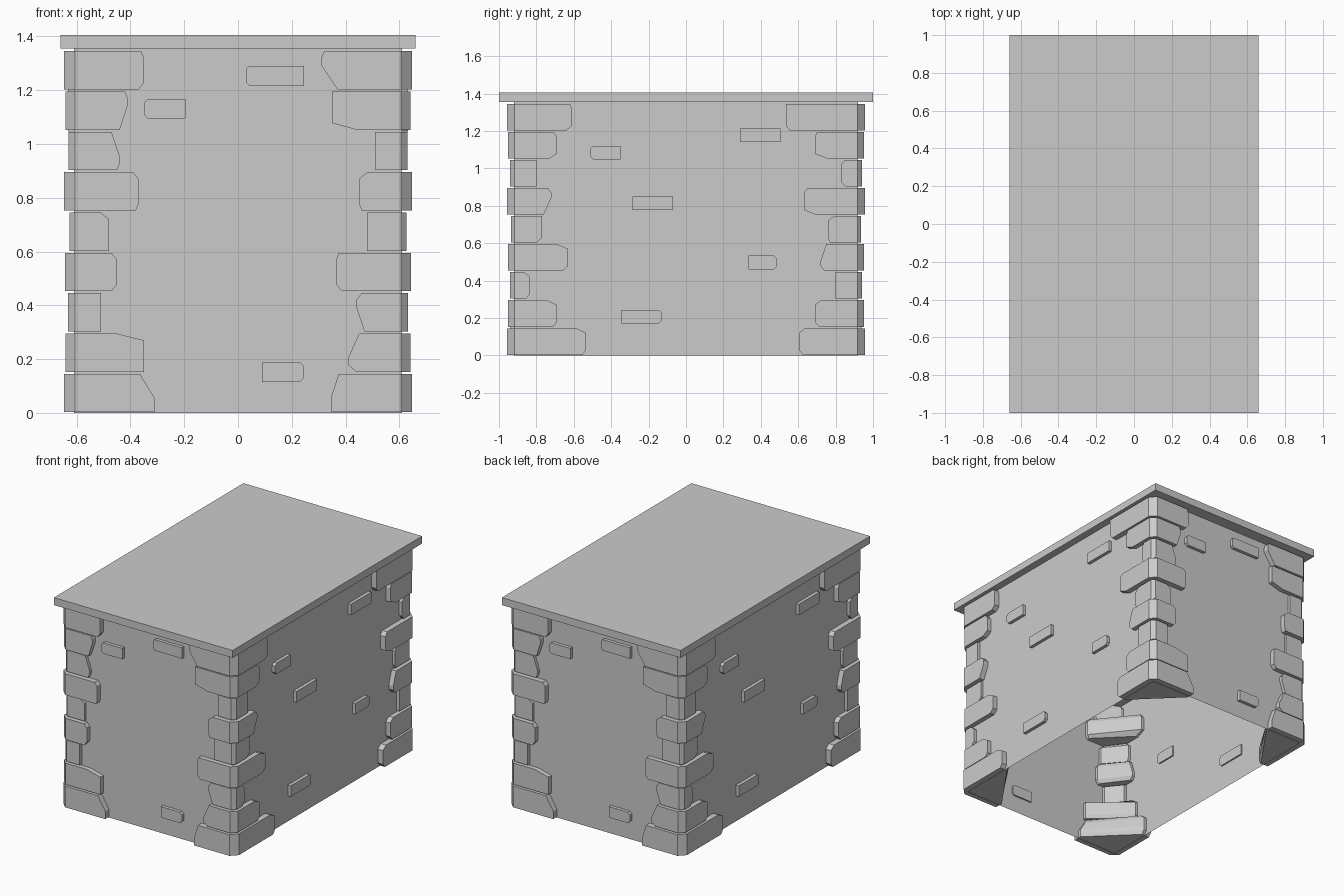
import bpy, bmesh
from math import pi

if "Cube" in bpy.data.objects:
    bpy.data.objects.remove(bpy.data.objects["Cube"])

WX, WY, H = 0.61, 0.92, 1.36      # wall half sizes and height


def finish(name, bm, twin=True):
    """Make an object; twin adds the copy turned half round the centre."""
    bmesh.ops.recalc_face_normals(bm, faces=bm.faces)
    me = bpy.data.meshes.new(name)
    bm.to_mesh(me)
    bm.free()
    ob = bpy.data.objects.new(name, me)
    bpy.context.collection.objects.link(ob)
    if twin:
        other = bpy.data.objects.new(name + "_opposite", me)
        other.rotation_euler.z = pi
        bpy.context.collection.objects.link(other)
    return ob


def loft(bm, rings):
    """Join rings of points into a closed solid."""
    rows = [[bm.verts.new(p) for p in r] for r in rings]
    n = len(rows[0])
    for lo, hi in zip(rows, rows[1:]):
        for i in range(n):
            j = (i + 1) % n
            bm.faces.new((lo[i], lo[j], hi[j], hi[i]))
    bm.faces.new(rows[0][::-1])
    bm.faces.new(rows[-1])


def box(bm, x, y, z0, z1):
    loft(bm, [[(-x, -y, z), (x, -y, z), (x, y, z), (-x, y, z)] for z in (z0, z1)])


# walls: a shell open at the bottom
bm = bmesh.new()
box(bm, WX, WY, 0, H)
bm.faces.ensure_lookup_table()
bmesh.ops.delete(bm, geom=[f for f in bm.faces
                           if all(v.co.z < 0.01 for v in f.verts)], context='FACES_ONLY')
finish("walls", bm, False)

# roof slab
bm = bmesh.new()
box(bm, 0.66, 1.0, 1.355, 1.405)
finish("roof_slab", bm, False)

# corner stones, bottom to top: arm end, cut at bottom, cut at top
# (a positive cut is shallow, a negative one is steep)
LEFT_FRONT = [(.31, 0, -.055), (.35, 0, .1), (.51, 0, 0), (.45, .02, .02), (.48, 0, .03),
              (.37, .01, .02), (.44, .01, -.03), (.41, -.03, .01), (.35, .02, .01)]
LEFT_SIDE = [(.605, .02, .03), (.69, .02, .03), (.80, 0, 0), (.72, .02, -.03), (.76, .01, .03),
             (.63, .06, .02), (.83, .02, .02), (.69, .06, .01), (.535, .02, 0)]
RIGHT_FRONT = [(.345, 0, -.03), (.41, .03, -.04), (.44, -.03, .02), (.365, .02, .01), (.48, 0, 0),
               (.45, .01, .03), (.51, 0, 0), (.35, .09, 0), (.31, -.06, .01)]
RIGHT_SIDE = [(.535, .02, .05), (.69, .02, .05), (.835, .02, .03), (.63, .03, .06), (.77, .03, 0),
              (.72, -.04, .02), (.80, 0, 0), (.69, .04, .02), (.61, .03, .01)]
OUT = [.038, .032, .022, .033, .016, .037, .02, .032, .037]   # how far each row stands out
SH = 0.142                                                    # stone height


def arm_end(arm, t):
    end, cb, ct = arm
    hb, ht = (.09 if c < 0 else .025 for c in (cb, ct))
    return (end + abs(cb) * max(0, 1 - t / hb)
            + abs(ct) * max(0, 1 - (SH - t) / ht))


def corner_stones(name, sx, fronts, sides):
    for row, (fa, sa, d) in enumerate(zip(fronts, sides, OUT)):
        bm = bmesh.new()
        X, Y, c = WX + d, WY + d, d + .003
        rings = []
        for t in (0, .025, SH - .09, .09, SH - .025, SH):
            a, b = arm_end(fa, t), arm_end(sa, t)
            ring = [(a, WY - .02), (a, Y), (X - c, Y), (X, Y - c), (X, b), (WX - .02, b)]
            z = row * .15 + .003 + t
            rings.append([(sx * x, -y, z) for x, y in ring])
        loft(bm, rings)
        finish(f"{name}_{row + 1}", bm)


corner_stones("left_corner_stone", -1, LEFT_FRONT, LEFT_SIDE)
corner_stones("right_corner_stone", 1, RIGHT_FRONT, RIGHT_SIDE)


# small bricks in the walls: start, end, bottom, cut left, cut right
FRONT_BRICKS = [(.03, .245, 1.217, .012, 0), (-.35, -.195, 1.095, .015, 0), (.09, .245, .115, 0, .015)]
SIDE_BRICKS = [(.29, .505, 1.14, 0, 0), (-.51, -.35, 1.047, .015, 0), (-.285, -.07, .777, 0, 0),
               (.335, .485, .46, 0, .015), (-.345, -.13, .17, 0, .015)]


def wall_brick(name, brick, place):
    u0, u1, z, l, r = brick
    top = z + .073
    outline = [(u0 + l, z), (u1 - r, z)]
    outline += [(u1, z + r), (u1, top - r), (u1 - r, top)] if r else [(u1, top)]
    outline += [(u0 + l, top), (u0, top - l), (u0, z + l)] if l else [(u0, top)]
    if r:
        outline = list(dict.fromkeys(outline))
    bm = bmesh.new()
    loft(bm, [[place(u, w, d) for u, w in outline] for d in (-.01, .022)])
    finish(name, bm)


for i, b in enumerate(FRONT_BRICKS):
    wall_brick(f"front_brick_{i + 1}", b, lambda u, w, d: (u, -WY - d, w))
for i, b in enumerate(SIDE_BRICKS):
    wall_brick(f"side_brick_{i + 1}", b, lambda u, w, d: (WX + d, u, w))
